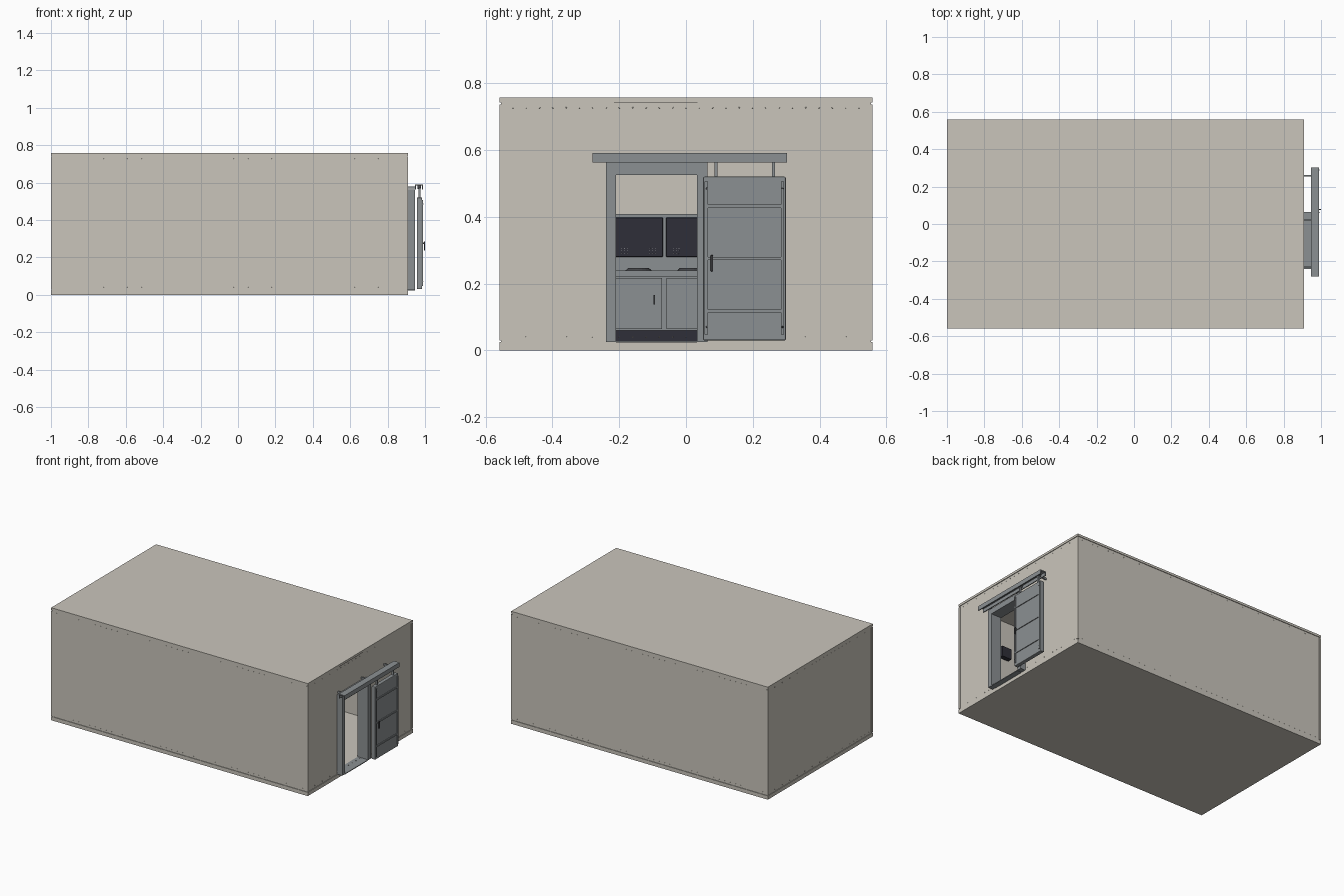
import bpy, bmesh, math
from mathutils import Matrix, Vector

if "Cube" in bpy.data.objects:
    bpy.data.objects.remove(bpy.data.objects["Cube"])


def material(name, rgb):
    m = bpy.data.materials.new(name)
    m.diffuse_color = (*rgb, 1)
    m.use_nodes = True
    m.node_tree.nodes["Principled BSDF"].inputs["Base Color"].default_value = m.diffuse_color
    return m


BEIGE = material("beige panel", (0.59, 0.56, 0.50))
STEEL = material("grey steel", (0.26, 0.28, 0.29))
DARK = material("dark glass", (0.028, 0.028, 0.04))
IRON = material("dark iron", (0.06, 0.062, 0.068))
WHITE = material("light dots", (0.6, 0.6, 0.6))


def finish(name, bm, mat, bevel=0):
    me = bpy.data.meshes.new(name)
    bm.to_mesh(me)
    bm.free()
    me.materials.append(mat)
    ob = bpy.data.objects.new(name, me)
    bpy.context.collection.objects.link(ob)
    if bevel:
        b = ob.modifiers.new("bevel", "BEVEL")
        b.width, b.segments = bevel, 2
    return ob


def boxes(name, mat, items, bevel=0):
    """Each item is (x0, x1, y0, y1, z0, z1)."""
    bm = bmesh.new()
    for x0, x1, y0, y1, z0, z1 in items:
        mt = Matrix.Translation(((x0 + x1) / 2, (y0 + y1) / 2, (z0 + z1) / 2))
        mt = mt @ Matrix.Diagonal((x1 - x0, y1 - y0, z1 - z0, 1))
        bmesh.ops.create_cube(bm, size=1, matrix=mt)
    return finish(name, bm, mat, bevel)


def discs(name, mat, items, r, h, seg=6):
    """Each item is (centre, axis)."""
    bm = bmesh.new()
    for c, axis in items:
        rot = Vector((0, 0, 1)).rotation_difference(Vector(axis)).to_matrix().to_4x4()
        bmesh.ops.create_cone(bm, cap_ends=True, segments=seg, radius1=r, radius2=r * 0.8,
                              depth=h, matrix=Matrix.Translation(c) @ rot)
    return finish(name, bm, mat)


X0, X1, Y, H = -1.0, 0.91, 0.558, 0.757
G, T = 0.004, 0.03                      # wall inset and thickness
ZF, ZR = 0.025, 0.742                   # floor top and roof underside
D0, D1, DT = -0.215, 0.035, 0.535       # doorway

# shell
boxes("floor_slab", BEIGE, [(X0, X1, -Y, Y, 0, ZF)])
boxes("roof_slab", BEIGE, [(X0, X1, -Y, Y, ZR, H)])
for name, s in (("front_wall", -1), ("back_wall", 1)):
    a, b = sorted((s * (Y - G), s * (Y - G - T)))
    boxes(name, BEIGE, [(X0 + G, X1 - G, a, b, ZF, ZR)])
boxes("left_wall", BEIGE, [(X0 + G, X0 + G + T, -Y + T, Y - T, ZF, ZR)])
wx0, wx1, wy = X1 - G - T, X1 - G, Y - T
boxes("door_wall_front_panel", BEIGE, [(wx0, wx1, -wy, D0, ZF, ZR)])
boxes("door_wall_back_panel", BEIGE, [(wx0, wx1, D1, wy, ZF, ZR)])
boxes("door_wall_top_panel", BEIGE, [(wx0, wx1 - 0.001, D0, D1, DT, ZR)])

# corner angle trims
w = 0.012
corner = []
for xa, sx in ((X0, 1), (X1, -1)):
    for sy in (-1, 1):
        x = sorted((xa, xa + sx * w))
        y = sorted((sy * Y, sy * (Y - w)))
        corner.append((*x, *y, 0.03, 0.737))
boxes("corner_trims", BEIGE, corner)

# rivets along top and bottom edges
riv = []
for z in (0.04, 0.727):
    for i in range(46):
        x = X0 + 0.04 + i * (X1 - X0 - 0.08) / 45
        riv += [((x, s * (Y - G), z), (0, s, 0)) for s in (-1, 1)]
    for i in range(27):
        y = -Y + 0.04 + i * (2 * Y - 0.08) / 26
        riv += [((X0 + G, y, z), (-1, 0, 0)), ((X1 - G, y, z), (1, 0, 0))]
discs("rivets", BEIGE, riv, 0.0025, 0.003)

# door frame
fx0, fx1 = 0.868, 0.945
boxes("door_frame", STEEL, [
    (fx0, fx1, -0.24, -0.21, ZF, 0.525),
    (fx0, fx1, 0.033, 0.065, ZF, 0.525),
    (fx0, fx1, -0.24, 0.065, 0.525, 0.562)])
boxes("door_sill", STEEL, [(fx0, fx1, -0.21, 0.033, ZF - 0.002, ZF + 0.003)])

# sliding rail, brackets and hangers
boxes("sliding_rail", STEEL, [
    (0.947, 0.99, -0.28, 0.303, 0.584, 0.591),
    (0.947, 0.953, -0.28, 0.303, 0.562, 0.588),
    (0.984, 0.99, -0.28, 0.303, 0.562, 0.588)])
boxes("rail_brackets", STEEL, [(0.9, 0.95, y - 0.004, y + 0.004, 0.568, 0.58)
                               for y in (-0.23, 0.02, 0.258)])
boxes("door_hangers", STEEL, [(0.964, 0.976, y - 0.005, y + 0.005, 0.51, 0.582)
                              for y in (0.09, 0.262)])
discs("hanger_rollers", IRON, [((0.969, y, 0.576), (1, 0, 0)) for y in (0.09, 0.262)],
      0.011, 0.02, 16)

# door leaf with edge strips and cross bars
boxes("sliding_door", STEEL, [(0.957, 0.984, 0.051, 0.299, 0.03, 0.52)], 0.004)
boxes("door_edge_strips", STEEL, [(0.983, 0.989, y, y + 0.01, 0.048, 0.506)
                                  for y in (0.056, 0.284)])
boxes("door_cross_bars", STEEL, [(0.983, 0.989, 0.066, 0.284, z, z + 0.01)
                                 for z in (0.113, 0.27, 0.427)])
discs("door_bolts", IRON, [((0.989, y, z), (1, 0, 0)) for y in (0.061, 0.289)
                           for z in (0.07, 0.485)], 0.003, 0.003, 8)
boxes("door_handle", IRON, [
    (0.995, 1.0, 0.074, 0.081, 0.237, 0.285),
    (0.983, 0.997, 0.075, 0.08, 0.272, 0.28)], 0.001)

# cooking range along the far wall: repeated units
bx = X0 + G + T
fr = bx + 0.24
centres = [-0.142 + 0.155 * k for k in range(-2, 4)]
ya, yb = centres[0] - 0.078, centres[-1] + 0.078
boxes("range_plinth", DARK, [(bx, fr - 0.012, ya, yb, ZF, 0.06)])
boxes("range_body", STEEL, [(bx, fr, ya, yb, 0.06, 0.222)])
boxes("range_worktop", STEEL, [(bx, fr + 0.012, ya, yb, 0.222, 0.24)])
boxes("range_backsplash", STEEL, [(bx, bx + 0.05, ya, yb, 0.24, 0.408)])
boxes("cabinet_doors", STEEL, [(fr, fr + 0.006, c - 0.072, c + 0.07, 0.064, 0.217)
                               for c in centres])
boxes("cabinet_handles", IRON, [(fr + 0.006, fr + 0.014, c + 0.045, c + 0.049, 0.138, 0.166)
                                for c in centres])
discs("hot_plates", IRON, [((bx + x, c, 0.243), (0, 0, 1)) for c in centres
                           for x in (0.1, 0.19)], 0.039, 0.007, 20)
boxes("dark_panels", DARK, [(bx + 0.05, bx + 0.058, c - 0.073, c + 0.073, 0.28, 0.398)
                            for c in centres], 0.003)
discs("panel_dots", WHITE, [((bx + 0.058, c + s * 0.042 + dy, 0.29 + dz), (1, 0, 0))
                            for c in centres for s in (-1, 1)
                            for dy in (-0.008, 0, 0.008) for dz in (0, 0.008, 0.016)],
      0.0012, 0.002)

# side shelf and wall box
yi = Y - G - T
boxes("side_shelf", STEEL, [(0.2, 0.7, yi - 0.12, yi, 0.39, 0.402)])
boxes("wall_box", DARK, [(0.55, 0.62, -yi, -yi + 0.03, 0.48, 0.55)])
